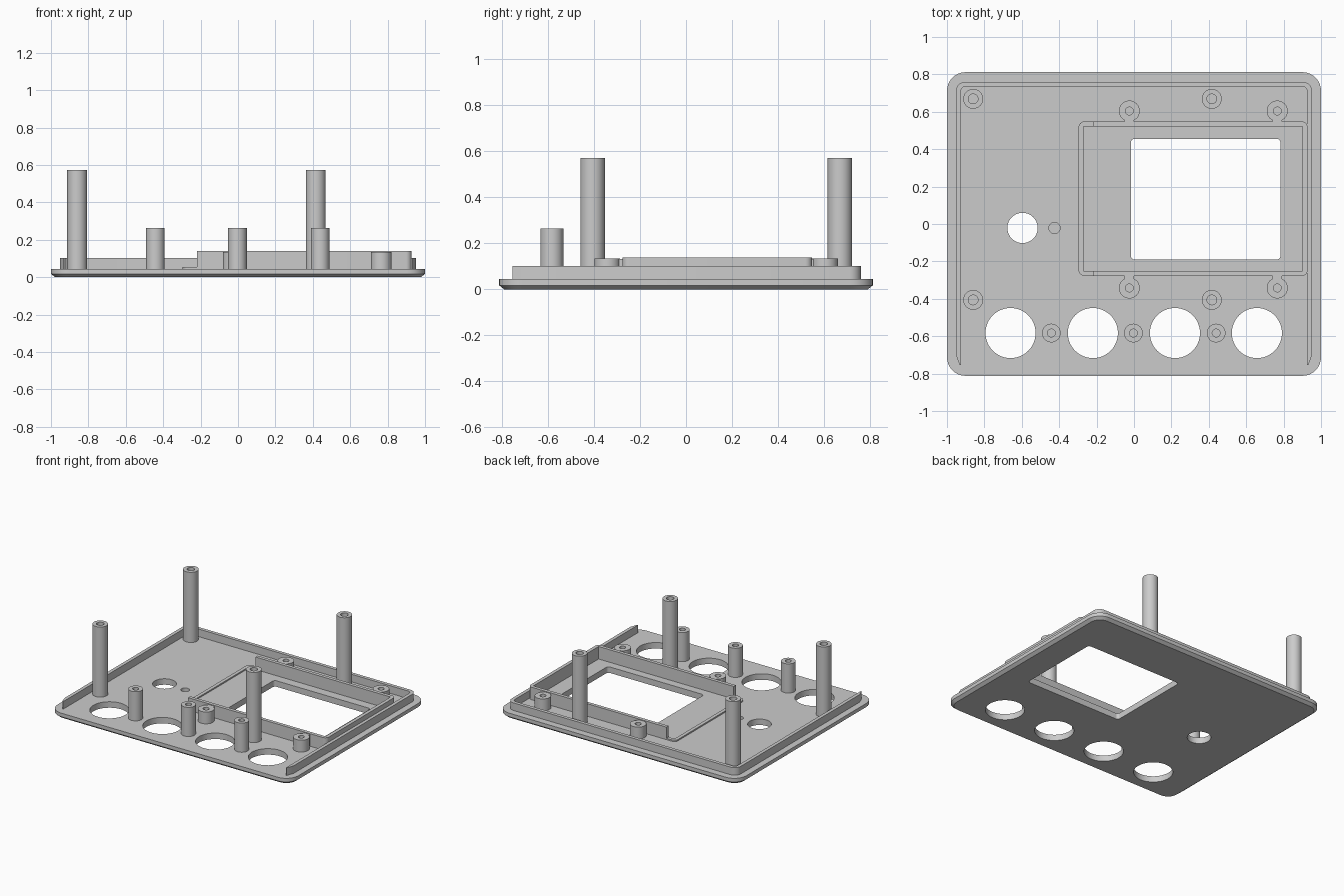
import bpy, bmesh, math

if "Cube" in bpy.data.objects:
    bpy.data.objects.remove(bpy.data.objects["Cube"])

grey = bpy.data.materials.new("plain grey")
grey.diffuse_color = (0.6, 0.6, 0.6, 1)
grey.use_nodes = True
grey.node_tree.nodes["Principled BSDF"].inputs["Base Color"].default_value = grey.diffuse_color
PLATE_TOP = 0.045


def finish(name, bm):
    bmesh.ops.recalc_face_normals(bm, faces=bm.faces)
    mesh = bpy.data.meshes.new(name)
    bm.to_mesh(mesh)
    bm.free()
    mesh.materials.append(grey)
    ob = bpy.data.objects.new(name, mesh)
    bpy.context.collection.objects.link(ob)
    return ob


def smooth(ob):
    bpy.ops.object.select_all(action='DESELECT')
    ob.select_set(True)
    bpy.context.view_layer.objects.active = ob
    bpy.ops.object.shade_smooth_by_angle(angle=math.radians(30))


def arc(cx, cy, r, a0, a1, n):
    angles = [math.radians(a0 + (a1 - a0) * i / n) for i in range(n + 1)]
    return [(cx + r * math.cos(a), cy + r * math.sin(a)) for a in angles]


def corners(x0, x1, y0, y1, r, n=8):
    """Corner arcs: back right, back left, front left, front right."""
    return [arc(x1 - r, y1 - r, r, 0, 90, n), arc(x0 + r, y1 - r, r, 90, 180, n),
            arc(x0 + r, y0 + r, r, 180, 270, n), arc(x1 - r, y0 + r, r, 270, 360, n)]


def circle(x, y, r, n=48):
    return arc(x, y, r, 0, 360, n)[:-1]


def loft(bm, layers):
    """Closed solid through stacked outlines given as (points, z)."""
    rings = [[bm.verts.new((x, y, z)) for x, y in pts] for pts, z in layers]
    n = len(rings[0])
    for a, b in zip(rings, rings[1:]):
        for i in range(n):
            j = (i + 1) % n
            bm.faces.new((a[i], a[j], b[j], b[i]))
    bm.faces.new(rings[0])
    bm.faces.new(rings[-1])


def wall(name, outer, inner, z0, z1):
    """Open wall between two matching paths."""
    bm = bmesh.new()
    cols = [[bm.verts.new((*p, z)) for p, z in ((o, z0), (o, z1), (i, z1), (i, z0))]
            for o, i in zip(outer, inner)]
    for a, b in zip(cols, cols[1:]):
        for k in range(4):
            m = (k + 1) % 4
            bm.faces.new((a[k], a[m], b[m], b[k]))
    bm.faces.new(cols[0])
    bm.faces.new(cols[-1])
    smooth(finish(name, bm))


def post(name, x, y, r, bore, top):
    """Round post with a blind screw bore."""
    bm = bmesh.new()
    loft(bm, [(circle(x, y, r, 32), PLATE_TOP - 0.01), (circle(x, y, r, 32), top),
              (circle(x, y, bore, 32), top), (circle(x, y, bore, 32), PLATE_TOP + 0.01)])
    smooth(finish(name, bm))


# Base plate with chamfered underside
bm = bmesh.new()
full = sum(corners(-1, 1, -0.812, 0.812, 0.1), [])
under = sum(corners(-0.978, 0.978, -0.79, 0.79, 0.078), [])
loft(bm, [(under, 0), (full, 0.018), (full, PLATE_TOP)])
plate = finish("base_plate", bm)

# Openings: four knob holes, button hole, blind sensor hole, display window
bm = bmesh.new()
holes = [(x, -0.583, 0.134, -0.1) for x in (-0.66, -0.22, 0.219, 0.657)]
holes += [(-0.596, -0.021, 0.081, -0.1), (-0.425, -0.021, 0.03, 0.015)]
for x, y, r, z in holes:
    loft(bm, [(circle(x, y, r), z), (circle(x, y, r), 0.2)])
window = sum(corners(-0.017, 0.783, -0.19, 0.455, 0.02), [])
loft(bm, [(window, -0.1), (window, 0.2)])
cutter = finish("opening_cutter", bm)
cutter.hide_render = True
mod = plate.modifiers.new("openings", 'BOOLEAN')
mod.operation, mod.solver, mod.object = 'DIFFERENCE', 'EXACT', cutter
bpy.context.view_layer.objects.active = plate
bpy.ops.object.modifier_apply(modifier=mod.name)
bpy.data.objects.remove(cutter)
smooth(plate)

# Locating lip around the left, back and right edges, with tapered ends
T = 0.026
co = corners(-0.952, 0.952, -0.8, 0.76, 0.05)
ci = corners(-0.952 + T, 0.952 - T, -0.8, 0.76 - T, 0.05 - T)
wall("edge_lip",
     [(0.932, -0.754), (0.952, -0.70)] + co[0] + co[1] + [(-0.952, -0.70), (-0.932, -0.754)],
     [(0.952 - T, -0.754), (0.952 - T, -0.70)] + ci[0] + ci[1]
     + [(-0.952 + T, -0.70), (-0.952 + T, -0.754)], PLATE_TOP - 0.01, 0.102)

# Display frame: tall on three sides, low at the left end
X0, X1, Y0, Y1, XS = -0.296, 0.928, -0.277, 0.548, -0.22
fo = corners(X0, X1, Y0, Y1, 0.03)
fi = corners(X0 + T, X1 - T, Y0 + T, Y1 - T, 0.03 - T)
wall("display_frame", [(XS, Y0)] + fo[3] + fo[0] + [(XS, Y1)],
     [(XS, Y0 + T)] + fi[3] + fi[0] + [(XS, Y1 - T)], PLATE_TOP - 0.01, 0.139)
wall("display_frame_low_end", [(XS, Y1)] + fo[1] + fo[2] + [(XS, Y0)],
     [(XS, Y1 - T)] + fi[1] + fi[2] + [(XS, Y0 + T)], PLATE_TOP - 0.01, 0.055)

# Tall case posts
for x in (-0.86, 0.416):
    for y in (-0.406, 0.669):
        post("case_post", x, y, 0.053, 0.026, 0.572)

# Medium board posts between the knob holes
for x in (-0.442, -0.003, 0.439):
    post("board_post", x, -0.583, 0.05, 0.021, 0.264)

# Short display posts, each joined to the frame by a small neck
for x in (-0.025, 0.766):
    for y, edge in ((-0.342, Y0 + 0.01), (0.604, Y1 - 0.01)):
        post("display_post", x, y, 0.056, 0.021, 0.134)
        near = y + math.copysign(0.045, edge - y)
        a, b = sorted((near, edge))
        bm = bmesh.new()
        neck = [(x - 0.025, a), (x + 0.025, a), (x + 0.025, b), (x - 0.025, b)]
        loft(bm, [(neck, PLATE_TOP - 0.01), (neck, 0.133)])
        finish("display_post_neck", bm)
